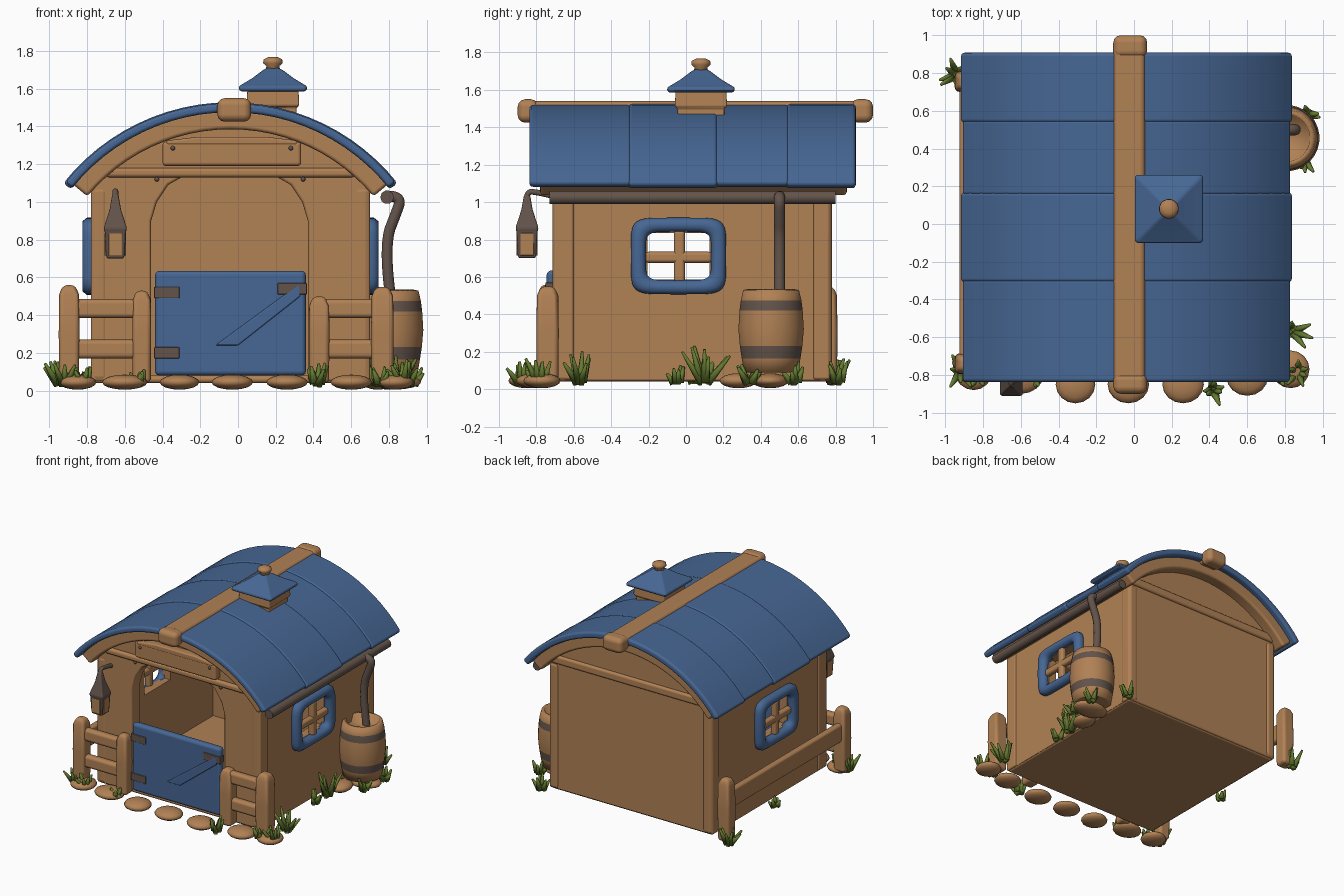
import bpy, bmesh, math, random
from math import sin, cos, pi, radians
from mathutils import Matrix, Vector

random.seed(4)
cube = bpy.data.objects.get("Cube")
if cube:
    bpy.data.objects.remove(cube, do_unlink=True)


def material(name, rgb):
    m = bpy.data.materials.new(name)
    m.use_nodes = True
    m.diffuse_color = (*rgb, 1)
    m.node_tree.nodes["Principled BSDF"].inputs["Base Color"].default_value = (*rgb, 1)
    return m


WOOD = material("warm wood", (0.44, 0.22, 0.09))
BLUE = material("blue paint", (0.062, 0.135, 0.295))
IRON = material("dark iron", (0.125, 0.088, 0.07))
GREEN = material("grass green", (0.13, 0.2, 0.03))
MID = -0.04              # middle of the house in x
ARC_Z = 0.4              # height of the roof arc's centre


def finish(name, bm, mats, bevel=0.0, smooth=True):
    bmesh.ops.recalc_face_normals(bm, faces=bm.faces)
    for f in bm.faces:
        f.smooth = smooth
    me = bpy.data.meshes.new(name)
    bm.to_mesh(me)
    bm.free()
    ob = bpy.data.objects.new(name, me)
    bpy.context.collection.objects.link(ob)
    for m in mats if isinstance(mats, list) else [mats]:
        me.materials.append(m)
    if bevel:
        b = ob.modifiers.new("soft edges", "BEVEL")
        b.width, b.segments, b.harden_normals = bevel, 3, True
        b.limit_method, b.angle_limit = "ANGLE", radians(30)
    return ob


def box(name, x, y, z, mat=WOOD, bevel=0.02):
    bm = bmesh.new()
    size = (x[1] - x[0], y[1] - y[0], z[1] - z[0])
    mid = Vector((x[0] + x[1], y[0] + y[1], z[0] + z[1])) / 2
    bmesh.ops.create_cube(bm, size=1, matrix=Matrix.Translation(mid) @ Matrix.Diagonal((*size, 1)))
    return finish(name, bm, mat, bevel, bevel > 0)


def prism(name, pts, y0, y1, mat=WOOD, bevel=0.015):
    """Front outline pushed along y."""
    bm = bmesh.new()
    face = bm.faces.new([bm.verts.new((x, y0, z)) for x, z in pts])
    new = bmesh.ops.extrude_face_region(bm, geom=[face])["geom"]
    bmesh.ops.translate(bm, vec=(0, y1 - y0, 0), verts=[v for v in new if isinstance(v, bmesh.types.BMVert)])
    return finish(name, bm, mat, bevel)


def loft(name, loops, mats, bevel=0.0, closed=False, rule=None):
    """Skin over equal loops of points, with caps unless the skin closes on itself."""
    bm = bmesh.new()
    rows = [[bm.verts.new(p) for p in lp] for lp in loops]
    n = len(rows[0])
    for a, b in zip(rows, rows[1:] + (rows[:1] if closed else [])):
        for i in range(n):
            bm.faces.new((a[i], a[(i + 1) % n], b[(i + 1) % n], b[i]))
    if not closed:
        bm.faces.new(rows[0])
        bm.faces.new(rows[-1])
    if rule:
        for f in bm.faces:
            f.material_index = rule(f.calc_center_median())
    return finish(name, bm, mats, bevel)


def lathe(name, profile, at, mats, seg=24, bevel=0.0, rule=None):
    """Turned shape; four sides give a square one whose radius is its half width."""
    k = math.sqrt(2) if seg == 4 else 1
    loops = [[(at[0] + k * r * cos(2 * pi * (i + 0.5) / seg), at[1] + k * r * sin(2 * pi * (i + 0.5) / seg), z)
              for i in range(seg)] for r, z in profile]
    return loft(name, loops, mats, bevel, rule=rule)


def tube(name, pts, r, mat):
    cu = bpy.data.curves.new(name, "CURVE")
    cu.dimensions, cu.bevel_depth, cu.bevel_resolution, cu.use_fill_caps = "3D", r, 3, True
    sp = cu.splines.new("NURBS")
    sp.points.add(len(pts) - 1)
    for p, co in zip(sp.points, pts):
        p.co = (*co, 1)
    sp.order_u, sp.use_endpoint_u = 3, True
    cu.materials.append(mat)
    ob = bpy.data.objects.new(name, cu)
    bpy.context.collection.objects.link(ob)
    return ob


def blob(name, at, size, mat=WOOD):
    bm = bmesh.new()
    bmesh.ops.create_uvsphere(bm, u_segments=16, v_segments=8, radius=1,
                              matrix=Matrix.Translation(at) @ Matrix.Diagonal((*size, 1)))
    return finish(name, bm, mat)


def arc(r, half, n=24):
    return [(MID + r * sin(a), ARC_Z + r * cos(a))
            for a in (radians(half) * (1 - 2 * i / n) for i in range(n + 1))]


# Walls: arched front with a doorway, arched back, sides with window openings
L, R = -0.78, 0.7
gable = arc(1.03, 45.9)
doorway = [(-0.46, 0.05), (-0.46, 0.9), (-0.43, 1.0), (-0.37, 1.09), (-0.3, 1.13),
           (0.21, 1.13), (0.28, 1.09), (0.34, 1.0), (0.37, 0.9), (0.37, 0.05)]
prism("front_wall", [(L, 0.05)] + doorway + [(R, 0.05)] + gable, -0.71, -0.6)
prism("back_wall", [(L, 0.05), (R, 0.05)] + gable, 0.68, 0.77)
for side, x in (("right", (L + 0.01, L + 0.08)), ("left", (R - 0.08, R - 0.01))):
    for part, y, z in (("front", (-0.65, -0.205), (0.05, 1.1)), ("back", (0.125, 0.72), (0.05, 1.1)),
                       ("sill", (-0.205, 0.125), (0.05, 0.585)), ("head", (-0.205, 0.125), (0.835, 1.1))):
        box(f"{side}_wall_{part}", x, y, z, bevel=0)
    c = L if side == "right" else R
    for end, y in (("front", -0.67), ("back", 0.735)):
        box(f"{side}_{end}_corner_post", (c - 0.045, c + 0.045) if end == "x" else
            (min(c, c - 0.09 if c > 0 else c), max(c, c + 0.09 if c < 0 else c)),
            (y - 0.045, y + 0.045), (0.05, 1.08), bevel=0.03)
box("floor", (L + 0.01, R - 0.01), (-0.7, 0.76), (0.04, 0.08))
box("front_beam", (L + 0.08, R - 0.08), (-0.735, -0.65), (1.13, 1.18))
box("back_beam", (L + 0.02, R - 0.02), (0.73, 0.79), (1.08, 1.15))

# Windows: rounded blue frame and wooden cross bars on both sides
for side, x, out in (("right", L, -1), ("left", R, 1)):
    def rounded(px, hy, hz):
        pts = []
        for i in range(32):
            c, s = cos(2 * pi * i / 32), sin(2 * pi * i / 32)
            pts.append((px, -0.04 + hy * math.copysign(abs(c) ** 0.35, c), 0.712 + hz * math.copysign(abs(s) ** 0.35, s)))
        return pts
    loft(side + "_window_frame", [rounded(x - out * 0.03, 0.255, 0.205), rounded(x + out * 0.02, 0.255, 0.205),
                                  rounded(x + out * 0.045, 0.235, 0.185), rounded(x + out * 0.045, 0.195, 0.15),
                                  rounded(x + out * 0.02, 0.175, 0.13), rounded(x - out * 0.03, 0.175, 0.13)],
         BLUE, closed=True)
    bx = (x - 0.025, x + 0.025)
    box(side + "_window_upright", bx, (-0.065, -0.005), (0.57, 0.85))
    box(side + "_window_crossbar", bx, (-0.22, 0.14), (0.675, 0.735))

# Roof: wooden arched shell under four overlapping blue sections
prism("roof_shell", arc(1.09, 50.3) + arc(0.985, 50.3)[::-1], -0.78, 0.86, bevel=0.02)
edges = [-0.83, -0.3, 0.16, 0.545, 0.9]
for i, (a, b) in enumerate(zip(edges, edges[1:])):
    r, half = 1.123 + 0.005 * (i % 2), 51.2 + 0.5 * (i % 2)
    prism(f"roof_section_{i + 1}", arc(r, half) + arc(1.075, half)[::-1], a - 0.008, b + 0.008, BLUE, 0.02)
box("ridge_beam", (MID - 0.07, MID + 0.1), (-0.86, 0.95), (1.45, 1.54), bevel=0.03)
for end, y in (("front", (-0.9, -0.79)), ("back", (0.88, 1.0))):
    box(end + "_ridge_end", (MID - 0.07, MID + 0.11), y, (1.425, 1.55), bevel=0.04)

# Chimney with a square flared cap and knob
at = (0.185, 0.08)
lathe("chimney", [(0.125, 1.36), (0.125, 1.5), (0.14, 1.51), (0.135, 1.6)], at, WOOD, 4, 0.015)
lathe("chimney_cap", [(0.175, 1.585), (0.185, 1.61), (0.11, 1.655), (0.05, 1.7), (0.03, 1.71)], at, BLUE, 4, 0.02)
lathe("chimney_knob", [(0.04, 1.69), (0.035, 1.72), (0.053, 1.735), (0.05, 1.755), (0.025, 1.768)], at, WOOD, 16)

# Sign board and its nails
box("sign_board", (-0.4, 0.335), (-0.77, -0.69), (1.19, 1.32), bevel=0.02)
prism("sign_crest", [(-0.38, 1.3), (0.315, 1.3), (0.315, 1.325), (0.15, 1.345), (-0.21, 1.345), (-0.38, 1.325)], -0.77, -0.7)
for x, z, y in ((-0.345, 1.285, -0.77), (0.28, 1.285, -0.77), (-0.43, 1.12, -0.715), (0.345, 1.12, -0.715)):
    blob("nail", (x, y, z), (0.012, 0.012, 0.012), IRON)

# Half door with a diagonal brace and hinge straps
box("half_door", (-0.44, 0.36), (-0.745, -0.685), (0.08, 0.635), BLUE, 0.025)
prism("door_brace", [(-0.12, 0.24), (0.0, 0.24), (0.33, 0.5), (0.33, 0.57)], -0.753, -0.735, BLUE, 0.008)
for x, z in (((-0.445, -0.31), 0.52), ((-0.445, -0.31), 0.2), ((0.21, 0.365), 0.54)):
    box("door_hinge", x, (-0.752, -0.7), (z - 0.03, z + 0.03), IRON, 0.005)

# Fences: posts, paired front rails, and one long rail on the right side
for name, x, y, w, top in (("right_front_post", -0.895, -0.74, 0.055, 0.56), ("left_front_post", 0.765, -0.74, 0.06, 0.55),
                           ("right_gate_post", -0.51, -0.74, 0.05, 0.53), ("left_gate_post", 0.43, -0.74, 0.055, 0.5),
                           ("right_back_post", -0.895, 0.755, 0.055, 0.55)):
    lathe(name, [(w * 0.95, 0.04), (w, 0.3), (w * 0.95, top - 0.05), (w * 0.6, top)], (x, y), WOOD, 4, 0.025)
for z in (0.22, 0.435):
    box("right_front_rail", (-0.89, -0.5), (-0.775, -0.71), (z - 0.05, z + 0.05), bevel=0.025)
    box("left_front_rail", (0.43, 0.76), (-0.775, -0.71), (z - 0.05, z + 0.05), bevel=0.025)
box("right_side_rail", (-0.925, -0.87), (-0.74, 0.755), (0.29, 0.44), bevel=0.02)

# Barrel under the gutter and downpipe
lathe("barrel", [(0.13, 0.09), (0.145, 0.09), (0.158, 0.165), (0.168, 0.23), (0.176, 0.32), (0.17, 0.42), (0.163, 0.475),
                 (0.15, 0.53), (0.125, 0.535), (0.12, 0.48)], (0.807, 0.455), [WOOD, IRON], 28,
      rule=lambda c: int(Vector((c.x - 0.807, c.y - 0.455)).length > 0.14 and (0.165 < c.z < 0.23 or 0.42 < c.z < 0.475)))
tube("gutter", [(0.79, -0.73, 1.025), (0.79, 0, 1.025), (0.79, 0.8, 1.025)], 0.036, IRON)
tube("downpipe", [(0.8, 0.5, 1.03), (0.87, 0.5, 1.03), (0.83, 0.5, 0.92), (0.79, 0.5, 0.82),
                  (0.79, 0.5, 0.62), (0.815, 0.5, 0.45)], 0.03, IRON)

# Lantern on a bent hook
lx, ly = -0.65, -0.85
tube("lantern_hook", [(lx, -0.7, 1.03), (lx, -0.78, 1.05), (lx, -0.86, 1.06), (lx, ly, 0.98)], 0.016, IRON)
lathe("lantern", [(0.045, 0.7), (0.05, 0.72), (0.056, 0.84), (0.062, 0.86), (0.03, 0.96), (0.018, 1.03), (0.01, 1.045)],
      (lx, ly), IRON, 4, 0.01)
box("lantern_pane_front_back", (lx - 0.036, lx + 0.036), (ly - 0.057, ly + 0.057), (0.715, 0.835), WOOD, 0.004)
box("lantern_pane_sides", (lx - 0.057, lx + 0.057), (ly - 0.036, ly + 0.036), (0.715, 0.835), WOOD, 0.004)

# Stepping stones along the front and under the barrel
for x, y, w in ((-0.6, -0.8, 0.12), (-0.31, -0.85, 0.105), (-0.03, -0.85, 0.11), (0.26, -0.85, 0.11), (0.6, -0.81, 0.11),
                (-0.85, -0.78, 0.1), (0.83, -0.77, 0.1), (0.82, 0.45, 0.15), (0.74, 0.28, 0.08)):
    blob("stone", (x, y, 0.045), (w, 0.1, 0.04))

# Grass tufts of bent, flattened blades
for x, y, h, n in ((-0.92, -0.78, 0.13, 9), (-0.82, -0.8, 0.1, 6), (-0.53, -0.82, 0.07, 5), (0.42, -0.88, 0.1, 7),
                   (0.76, -0.8, 0.1, 6), (0.87, -0.78, 0.13, 8), (0.84, -0.57, 0.16, 7), (0.74, 0.1, 0.18, 9),
                   (0.73, -0.05, 0.08, 5), (0.9, 0.34, 0.1, 7), (0.92, 0.58, 0.1, 6), (0.74, 0.81, 0.11, 6),
                   (-0.94, 0.79, 0.13, 9), (-0.84, 0.05, 0.07, 5)):
    bm = bmesh.new()
    for i in range(n):
        turn = 2 * pi * (i + random.random()) / n
        tall = h * random.uniform(0.75, 1.1)
        m = (Matrix.Translation((x, y, 0.045)) @ Matrix.Rotation(turn, 4, "Z")
             @ Matrix.Rotation(random.uniform(0.2, 0.75), 4, "Y") @ Matrix.Translation((0.02, 0, tall / 2)))
        bmesh.ops.create_cone(bm, cap_ends=True, segments=6, radius1=0.024, radius2=0.007, depth=tall, matrix=m)
    finish("grass_tuft", bm, GREEN)
